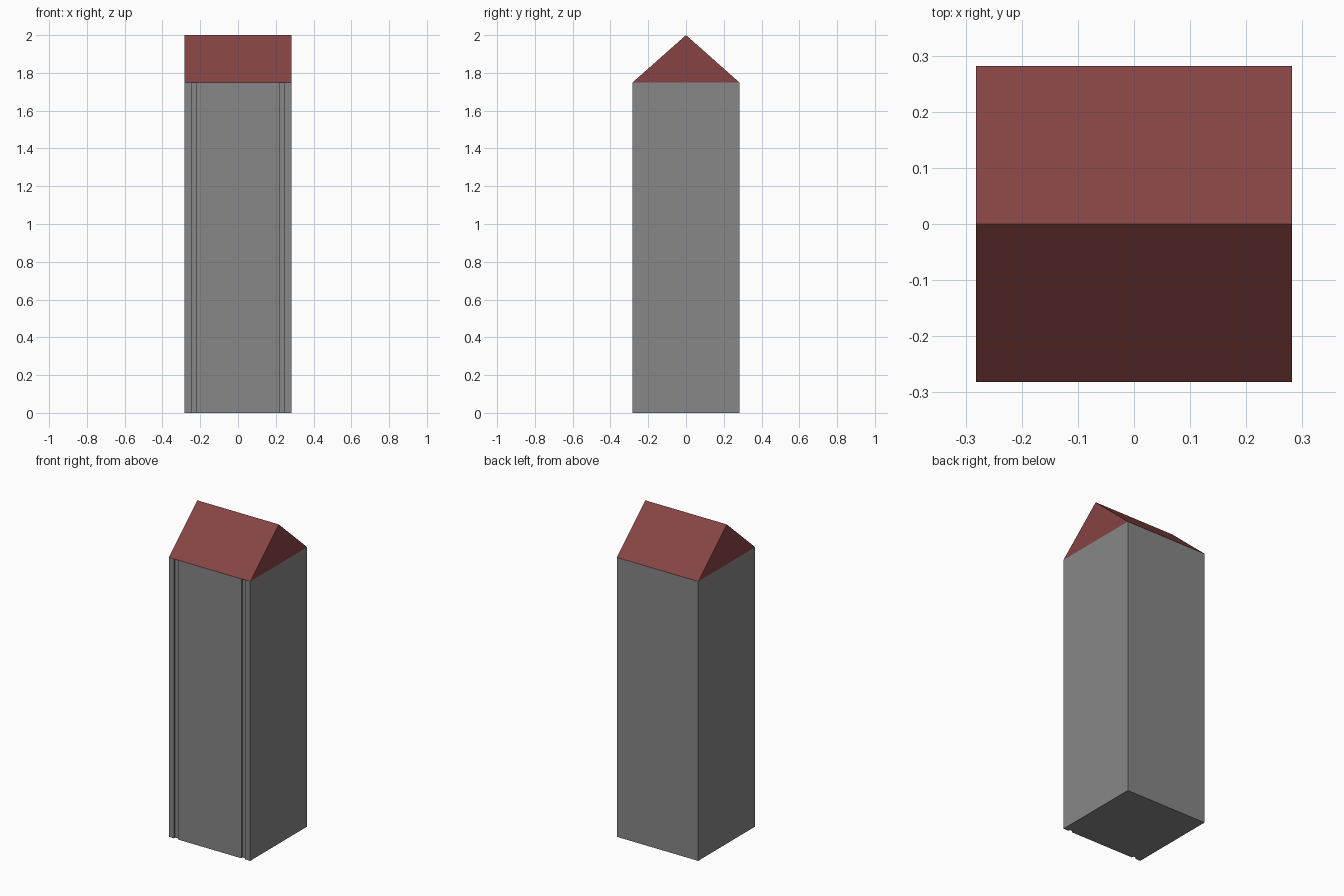
import bpy, bmesh
from mathutils import Vector

if "Cube" in bpy.data.objects:
    bpy.data.objects.remove(bpy.data.objects["Cube"])

HALF = 0.282           # half width of the square plan
EAVE, RIDGE = 1.75, 2.0
GROOVE_IN, GROOVE_OUT, DEPTH = 0.22, 0.246, 0.012


def extrude_profile(name, points, offset, color):
    """Closed solid made by sweeping a flat outline along offset."""
    bm = bmesh.new()
    face = bm.faces.new([bm.verts.new(p) for p in points])
    swept = bmesh.ops.extrude_face_region(bm, geom=[face], use_keep_orig=True)
    verts = [g for g in swept["geom"] if isinstance(g, bmesh.types.BMVert)]
    bmesh.ops.translate(bm, verts=verts, vec=Vector(offset))
    bmesh.ops.recalc_face_normals(bm, faces=bm.faces)
    mesh = bpy.data.meshes.new(name)
    bm.to_mesh(mesh)
    bm.free()
    mat = bpy.data.materials.new(name + "_color")
    mat.diffuse_color = (*color, 1)
    mat.use_nodes = True
    mat.node_tree.nodes["Principled BSDF"].inputs["Base Color"].default_value = mat.diffuse_color
    mesh.materials.append(mat)
    obj = bpy.data.objects.new(name, mesh)
    bpy.context.collection.objects.link(obj)
    return obj


# Tower body: square plan with two shallow grooves near the front corners
right_half = [(GROOVE_IN, -HALF), (GROOVE_IN, -HALF + DEPTH),
              (GROOVE_OUT, -HALF + DEPTH), (GROOVE_OUT, -HALF),
              (HALF, -HALF), (HALF, HALF)]
plan = right_half + [(-x, y) for x, y in reversed(right_half)]
extrude_profile("tower_body", [(x, y, 0) for x, y in plan], (0, 0, EAVE),
                (0.242, 0.242, 0.242))

# Gable roof: triangular prism with its ridge along x
gable = [(-HALF, EAVE), (HALF, EAVE), (0, RIDGE)]
extrude_profile("gable_roof", [(-HALF, y, z) for y, z in gable],
                (2 * HALF, 0, 0), (0.242, 0.057, 0.057))
